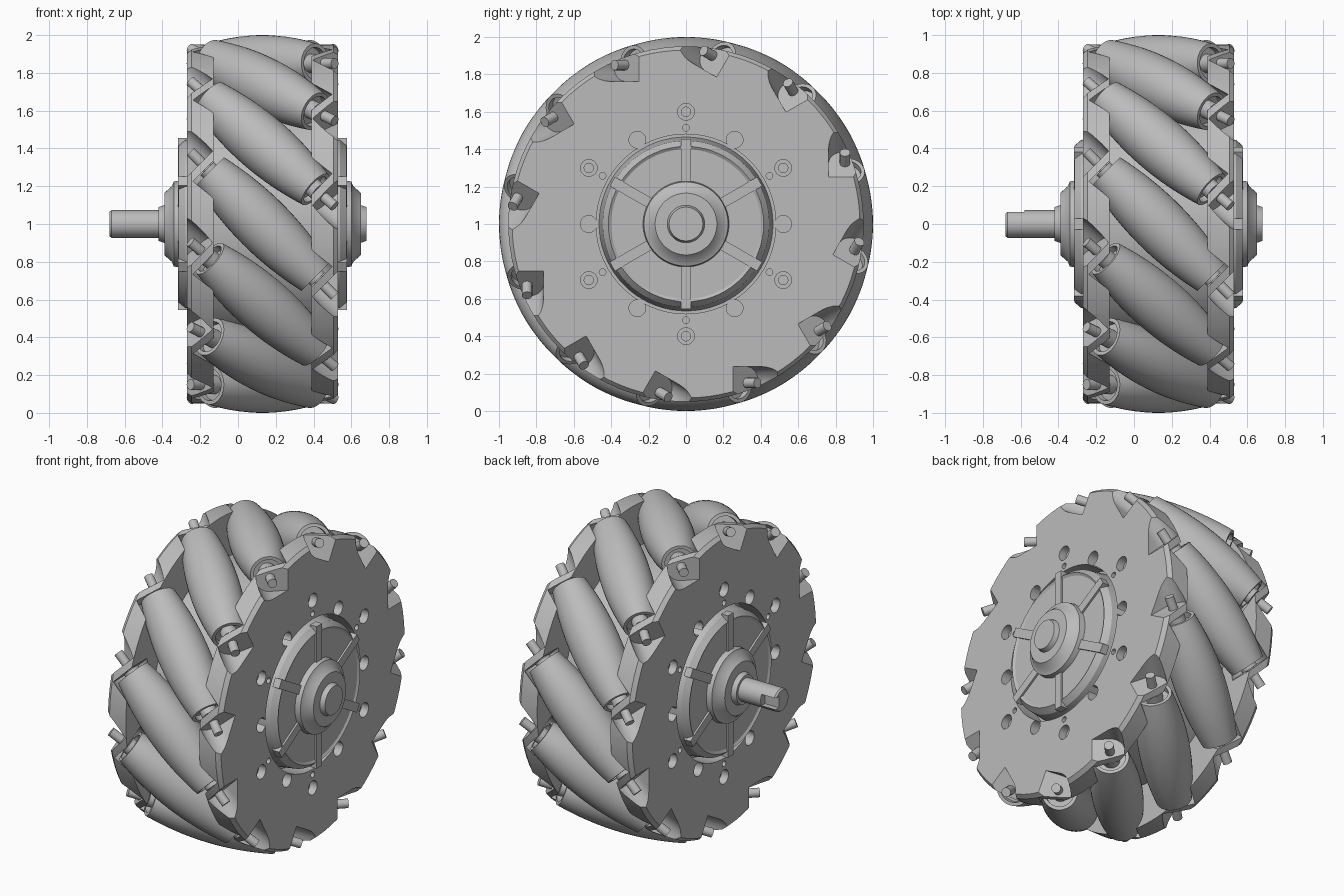
import bpy, bmesh
from math import pi, radians, sqrt, cos, sin
from mathutils import Matrix

cube = bpy.data.objects.get("Cube")
if cube:
    bpy.data.objects.remove(cube)

CENTRE = Matrix.Translation((0.13, 0, 1))   # wheel centre, axle along x
ROLLERS = 12
PIN_RADIUS = 0.85                           # roller axis distance at mid-width

grey = bpy.data.materials.new("machined_grey")
grey.use_nodes = True
grey.diffuse_color = (0.5, 0.5, 0.5, 1)
grey.node_tree.nodes["Principled BSDF"].inputs["Base Color"].default_value = (0.5, 0.5, 0.5, 1)


def lathe(bm, profile, steps, matrix=Matrix(), closed=False):
    """Spin an (x, radius) profile about the x axis into bm."""
    part = bmesh.new()
    verts = [part.verts.new((x, r, 0)) for x, r in profile]
    edges = [part.edges.new(pair) for pair in zip(verts, verts[1:])]
    if closed:
        edges.append(part.edges.new((verts[-1], verts[0])))
    bmesh.ops.spin(part, geom=verts + edges, axis=(1, 0, 0), cent=(0, 0, 0),
                   angle=2 * pi, steps=steps)
    bmesh.ops.remove_doubles(part, verts=part.verts, dist=1e-5)
    bmesh.ops.dissolve_degenerate(part, edges=part.edges, dist=1e-5)
    merge(bm, part, matrix)


def prism(bm, outline, x0, x1, matrix=Matrix()):
    """Extrude a (y, z) outline along x into bm."""
    part = bmesh.new()
    face = part.faces.new([part.verts.new((x0, y, z)) for y, z in outline])
    out = bmesh.ops.extrude_face_region(part, geom=[face])["geom"]
    bmesh.ops.translate(part, vec=(x1 - x0, 0, 0),
                        verts=[v for v in out if isinstance(v, bmesh.types.BMVert)])
    merge(bm, part, matrix)


def merge(bm, part, matrix):
    bmesh.ops.recalc_face_normals(part, faces=part.faces)
    part.transform(matrix)
    temp = bpy.data.meshes.new("temp")
    part.to_mesh(temp)
    part.free()
    bm.from_mesh(temp)
    bpy.data.meshes.remove(temp)


def make_object(name, source, matrix=CENTRE):
    """Make an object from a bmesh, or share an existing mesh."""
    mesh = source
    if isinstance(source, bmesh.types.BMesh):
        mesh = bpy.data.meshes.new(name)
        source.to_mesh(mesh)
        source.free()
        mesh.materials.append(grey)
    obj = bpy.data.objects.new(name, mesh)
    obj.matrix_world = matrix
    bpy.context.collection.objects.link(obj)
    return obj


def activate(obj):
    bpy.ops.object.select_all(action='DESELECT')
    obj.select_set(True)
    bpy.context.view_layer.objects.active = obj


def smooth(obj):
    activate(obj)
    bpy.ops.object.shade_smooth_by_angle(angle=radians(28))


def cut(obj, cutter):
    cutter.hide_render = True
    activate(obj)
    mod = obj.modifiers.new("cut", 'BOOLEAN')
    mod.operation, mod.solver, mod.object = 'DIFFERENCE', 'EXACT', cutter
    bpy.ops.object.modifier_apply(modifier=mod.name)
    bpy.data.objects.remove(cutter)


def around(angle, radius):
    return Matrix.Rotation(angle, 4, 'X') @ Matrix.Translation((0, radius, 0))


def roller_frame(k):
    return around(k * 2 * pi / ROLLERS, PIN_RADIUS) @ Matrix.Rotation(-pi / 4, 4, 'Y')


# Barrel rollers, shaped so their outer line follows the wheel's rim
half = 0.395
barrel = [(t, 1 - sqrt(PIN_RADIUS ** 2 + t * t / 2))
          for t in (half * (i / 8 - 1) for i in range(17))]
cup = [(half, 0.085), (0.36, 0.085), (0.36, 0.05), (0.415, 0.05), (0.415, 0)]
bm = bmesh.new()
lathe(bm, [(-x, r) for x, r in reversed(cup)] + barrel + cup, 40)
roller = make_object("roller_1", bm, CENTRE @ roller_frame(0))
smooth(roller)
bm = bmesh.new()
lathe(bm, [(-0.54, 0), (-0.54, 0.028), (0.54, 0.028), (0.54, 0)], 20)
axle = make_object("roller_axle_1", bm, CENTRE @ roller_frame(0))
smooth(axle)
for k in range(1, ROLLERS):
    make_object(f"roller_{k + 1}", roller.data, CENTRE @ roller_frame(k))
    make_object(f"roller_axle_{k + 1}", axle.data, CENTRE @ roller_frame(k))

# Side plate: bevelled ring
bm = bmesh.new()
lathe(bm, [(0.26, 0.48), (0.26, 0.95), (0.375, 0.95), (0.40, 0.93), (0.40, 0.48)],
      96, closed=True)
plate = make_object("right_side_plate", bm)

# Roller clearances, axle pockets and bolt holes cut from the plate
w = 0.088
arch = [(w * cos(a), w * sin(a)) for a in (pi * i / 12 for i in range(13))]
pocket = [(0.2, -0.2), (0.2, 0)] + arch + [(-w, -0.2)]
pocket = arch + [(-w, -0.2), (w, -0.2)]
bm = bmesh.new()
for k in range(ROLLERS):
    frame = roller_frame(k)
    lathe(bm, [(0, 0), (0, 0.125), (0.42, 0.125), (0.42, 0)], 32, frame)
    prism(bm, pocket, 0.46, 0.85, frame)
for k in range(6):
    a = k * pi / 3
    lathe(bm, [(0.2, 0), (0.2, 0.025), (0.35, 0.025), (0.35, 0.045), (0.5, 0.045), (0.5, 0)],
          20, around(a + pi / 6, 0.6))
    lathe(bm, [(0.2, 0), (0.2, 0.018), (0.5, 0.018), (0.5, 0)], 14, around(a + pi / 6, 0.515))
    lathe(bm, [(0.2, 0), (0.2, 0.045), (0.5, 0.045), (0.5, 0)], 20, around(a, 0.52))
cut(plate, make_object("plate_cutter", bm))
smooth(plate)
make_object("left_side_plate", plate.data, CENTRE @ Matrix.Rotation(pi, 4, 'Y'))

# Hub: drum, two domed covers and stepped bosses
side = [(0.27, 0.68), (0.27, 0.465), (0.41, 0.445), (0.445, 0.415), (0.435, 0.40),
        (0.435, 0.23), (0.47, 0.225), (0.48, 0.2), (0.52, 0.165), (0.52, 0.1),
        (0.55, 0.09), (0.55, 0)]
bm = bmesh.new()
lathe(bm, [(-x, r) for x, r in reversed(side)] + side, 72)
smooth(make_object("hub", bm))

# Six ribs on each cover
bm = bmesh.new()
rib = [(0.2, -0.028), (0.455, -0.028), (0.455, 0.028), (0.2, 0.028)]
for k in range(6):
    turn = Matrix.Rotation(pi / 6 + k * pi / 3, 4, 'X')
    for x0, x1 in ((0.40, 0.447), (-0.447, -0.40)):
        prism(bm, rib, x0, x1, turn)
make_object("cover_ribs", bm)

# Drive shaft with an open keyway
bm = bmesh.new()
lathe(bm, [(-0.81, 0), (-0.81, 0.065), (-0.80, 0.073), (-0.5, 0.073), (-0.5, 0)], 40)
shaft = make_object("drive_shaft", bm)
bm = bmesh.new()
prism(bm, [(0.03, -0.036), (0.12, -0.036), (0.12, 0.036), (0.03, 0.036)], -0.9, -0.71)
cut(shaft, make_object("keyway_cutter", bm))
smooth(shaft)
